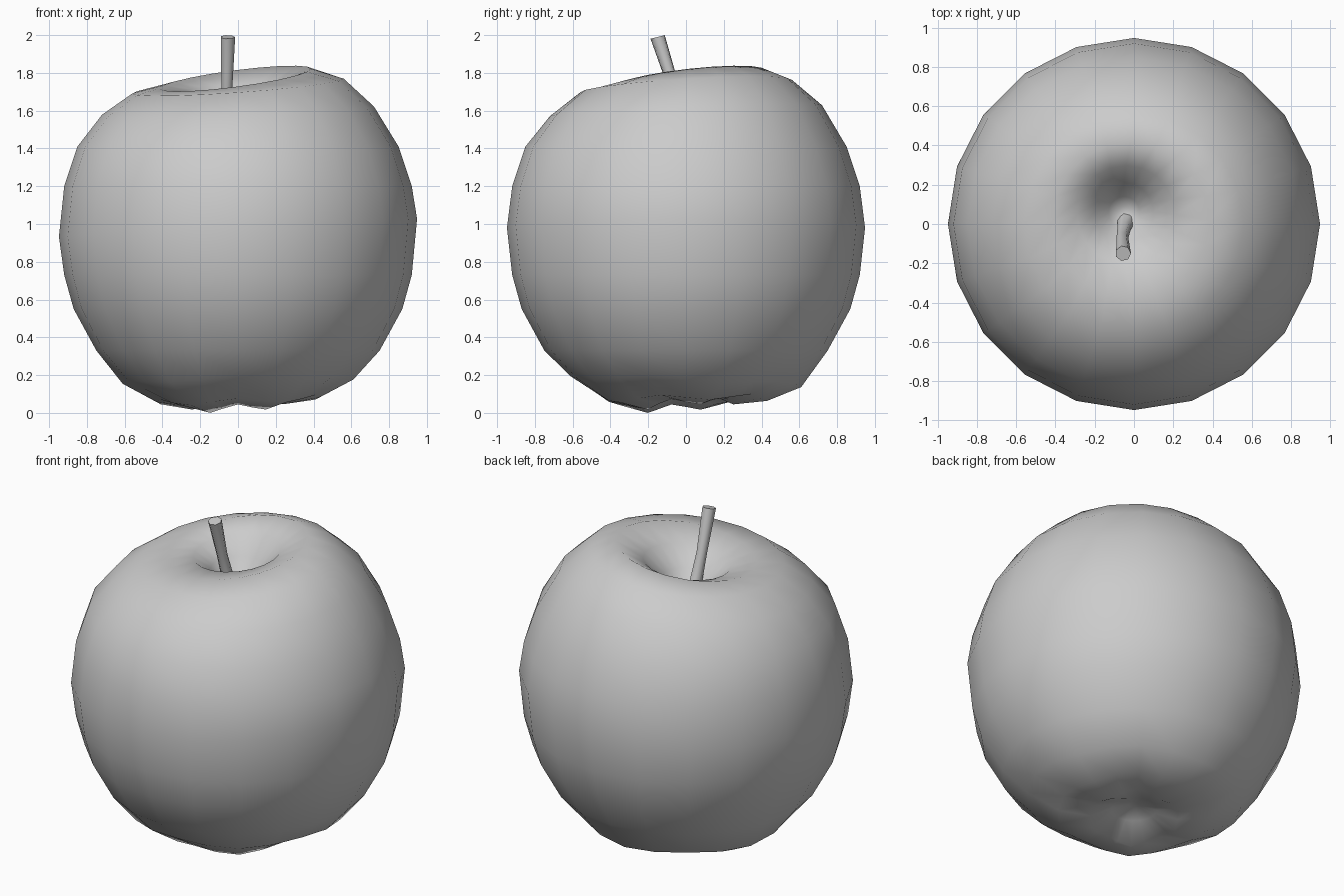
import bpy, bmesh, math
from mathutils import Vector

cube = bpy.data.objects.get("Cube")
if cube:
    bpy.data.objects.remove(cube, do_unlink=True)

grey = bpy.data.materials.new("soft grey")
grey.use_nodes = True
COLOUR = (0.6, 0.6, 0.6, 1)
grey.diffuse_color = COLOUR
grey.node_tree.nodes["Principled BSDF"].inputs["Base Color"].default_value = COLOUR


def loft(name, rings, angle):
    """Skin closed rings of points, capping the first and last ring."""
    bm = bmesh.new()
    loops = [[bm.verts.new(p) for p in ring] for ring in rings]
    n = len(loops[0])
    for a, b in zip(loops, loops[1:]):
        for i in range(n):
            j = (i + 1) % n
            bm.faces.new((a[i], a[j], b[j], b[i]))
    bm.faces.new(loops[0])
    bm.faces.new(loops[-1])
    bmesh.ops.recalc_face_normals(bm, faces=bm.faces)
    mesh = bpy.data.meshes.new(name)
    bm.to_mesh(mesh)
    bm.free()
    mesh.materials.append(grey)
    obj = bpy.data.objects.new(name, mesh)
    bpy.context.collection.objects.link(obj)
    bpy.ops.object.select_all(action='DESELECT')
    obj.select_set(True)
    bpy.context.view_layer.objects.active = obj
    bpy.ops.object.shade_smooth_by_angle(angle=math.radians(angle))
    return obj


# Fruit body: radius, height, tilt in x, tilt in y, lobe depth, centre shift
PROFILE = [
    (.03, 1.49, 0, 0, 0, 1), (.08, 1.53, 0, 0, 0, 1),
    (.15, 1.62, .03, .03, 0, 1), (.25, 1.72, .08, .07, 0, .8),
    (.40, 1.77, .13, .11, 0, .3), (.56, 1.73, .07, .06, 0, 0),
    (.72, 1.60, .03, .04, 0, 0), (.85, 1.41, 0, 0, 0, 0),
    (.92, 1.20, 0, 0, 0, 0), (.948, .98, .05, 0, 0, 0),
    (.92, .73, 0, 0, 0, 0), (.87, .55, 0, 0, 0, 0),
    (.75, .33, 0, 0, 0, 0), (.61, .165, .02, -.03, .01, 0),
    (.43, .07, .03, .02, .015, 0), (.25, .045, .06, .08, .02, 0),
    (.13, .10, 0, 0, 0, 0), (.03, .13, 0, 0, 0, 0),
]
SIDES = 20
LOBE_START = math.radians(233)


def body_ring(r, z, tilt_x, tilt_y, lobe, shift):
    ring = []
    for i in range(SIDES):
        a = math.tau * i / SIDES
        x, y = r * math.cos(a), r * math.sin(a)
        height = z + tilt_x * x + tilt_y * y - lobe * math.cos(5 * (a - LOBE_START))
        ring.append((x - .05 * shift, y + .06 * shift, height))
    return ring


loft("fruit_body", [body_ring(*p) for p in PROFILE], 80)

# Leaning stem, flared at its base and tip: x, y, z, radius
STEM = [(-.04, .01, 1.47, .05), (-.05, -.02, 1.56, .037),
        (-.06, -.07, 1.74, .031), (-.055, -.15, 1.99, .04)]
axis = Vector((0, -.25, 1)).normalized()
side = Vector((1, 0, 0))
front = axis.cross(side)
stem_rings = []
for x, y, z, r in STEM:
    stem_rings.append([Vector((x, y, z)) + r * (side * math.cos(a) + front * math.sin(a))
                       for a in (math.tau * i / 7 for i in range(7))])
loft("stem", stem_rings, 60)
